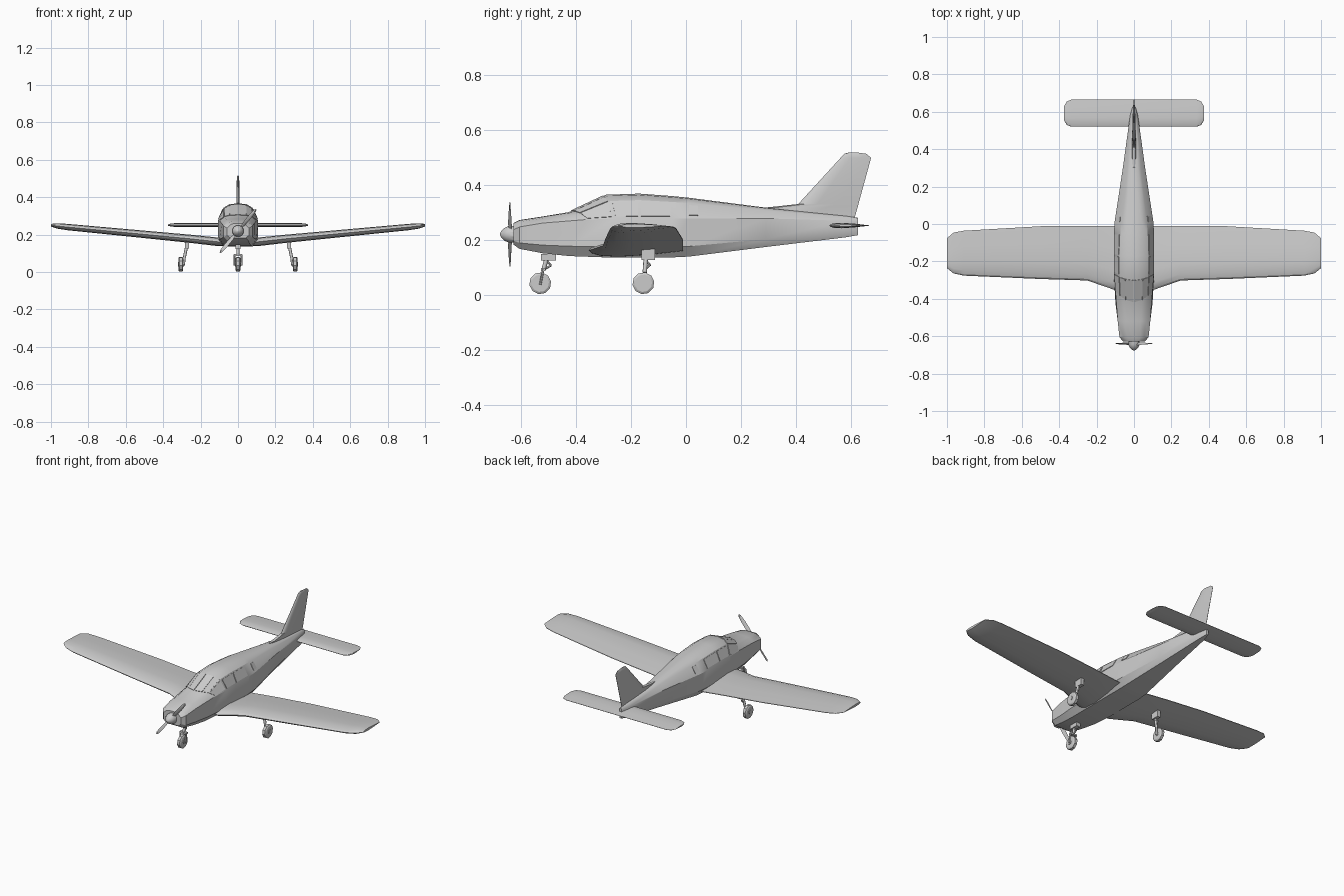
import bpy, bmesh, math
from mathutils import Vector as V

if "Cube" in bpy.data.objects:
    bpy.data.objects.remove(bpy.data.objects["Cube"])


def make(name, verts, faces, angle=28):
    me = bpy.data.meshes.new(name)
    me.from_pydata([tuple(v) for v in verts], [], faces)
    bm = bmesh.new()
    bm.from_mesh(me)
    bmesh.ops.recalc_face_normals(bm, faces=bm.faces)
    bm.to_mesh(me)
    bm.free()
    ob = bpy.data.objects.new(name, me)
    bpy.context.collection.objects.link(ob)
    bpy.ops.object.select_all(action='DESELECT')
    ob.select_set(True)
    bpy.context.view_layer.objects.active = ob
    bpy.ops.object.shade_smooth_by_angle(angle=math.radians(angle))
    return ob


def loft(name, rings, angle=28):
    n = len(rings[0])
    verts = [p for r in rings for p in r]
    faces = [(i * n + j, i * n + (j + 1) % n, (i + 1) * n + (j + 1) % n, (i + 1) * n + j)
             for i in range(len(rings) - 1) for j in range(n)]
    faces += [tuple(range(n)), tuple(range(len(verts) - n, len(verts)))]
    return make(name, verts, faces, angle)


def turned(name, centre, axis, profile, sides, angle=28):
    """Rings of (distance along axis, radius)."""
    c, d = V(centre), V(axis).normalized()
    u = d.orthogonal().normalized()
    w = d.cross(u)
    return loft(name, [[c + d * s + (u * math.cos(a) + w * math.sin(a)) * r
                        for a in [math.tau * k / sides for k in range(sides)]]
                       for s, r in profile], angle)


def rod(name, a, b, r, sides=8):
    d = V(b) - V(a)
    return turned(name, a, d, [(0, r), (d.length, r)], sides, 50)


def box(name, c, s):
    ring = [(-1, -1), (1, -1), (1, 1), (-1, 1)]
    return loft(name, [[(c[0] + x * s[0] / 2, c[1] + y * s[1] / 2, c[2] + k * s[2] / 2)
                        for x, y in ring] for k in (-1, 1)])


# Aerofoil outline: chord fraction, height as fraction of thickness
FOIL = [(0, 0), (.03, .22), (.12, .42), (.32, .5), (.65, .33), (1, .04),
        (1, -.04), (.65, -.33), (.32, -.5), (.12, -.42), (.03, -.22)]


def flying_surface(name, half):
    """half: (x, leading y, trailing y, z, thickness) from root to tip."""
    secs = [(-x, *r) for x, *r in reversed(half) if x > 0] + half
    return loft(name, [[(x, l + (t - l) * f, z + h * th) for f, h in FOIL]
                       for x, l, t, z, th in secs])


# Fuselage: y, half width, bottom, shoulder, top, roof half width, sweep of upper part
STATIONS = [
    (-.628, .058, .182, .235, .260, .040, 0),
    (-.605, .078, .166, .246, .271, .055, 0),
    (-.52, .087, .150, .260, .284, .062, 0),
    (-.425, .099, .140, .273, .300, .072, .065),
    (-.29, .107, .135, .275, .363, .076, .03),
    (-.17, .107, .135, .276, .367, .077, 0),
    (-.05, .107, .135, .276, .358, .073, 0),
    (.01, .104, .138, .276, .352, .069, 0),
    (.29, .061, .173, .277, .316, .037, 0),
    (.58, .021, .208, .268, .286, .012, 0),
    (.625, .008, .216, .264, .279, .005, 0)]


def half_section(y, w, zb, zs, zt, rw, sweep):
    h = zt - zs
    pts = [(0, zb), (.72 * w, zb), (w, zb + .27 * (zs - zb)), (w, zs),
           (rw, zs + .74 * h), (.6 * rw, zs + .95 * h), (0, zt)]
    return [V((x, y + (sweep * (x / w) ** 2 if j > 2 else 0), z)) for j, (x, z) in enumerate(pts)]


def flip(p):
    return V((-p[0], p[1], p[2]))


HALVES = [half_section(*s) for s in STATIONS]
loft("fuselage", [h + [flip(p) for p in h[5:0:-1]] for h in HALVES])


# Windscreen and side windows: thin panels lying on the fuselage facets
def window(name, i, j, u0, u1, v0, v1):
    a, b, c, d = HALVES[i][j], HALVES[i + 1][j], HALVES[i + 1][j + 1], HALVES[i][j + 1]
    q = [a.lerp(b, u).lerp(d.lerp(c, u), v) for u, v in ((u0, v0), (u1, v0), (u1, v1), (u0, v1))]
    n = (q[2] - q[0]).cross(q[3] - q[1]).normalized()
    n = n if n.x + n.z > 0 else -n
    outer, inner = [p + n * .003 for p in q], [p - n * .003 for p in q]
    for side, f in (("right", lambda p: p), ("left", flip)):
        loft(f"{name}_{side}", [[f(p) for p in inner], [f(p) for p in outer]])


window("windscreen_side", 3, 3, .06, .92, .12, .94)
window("windscreen_edge", 3, 4, .06, .92, .06, 1)
window("windscreen_middle", 3, 5, .06, .92, 0, .94)
window("front_side_window", 4, 3, .06, .95, .12, .9)
window("middle_side_window", 5, 3, .05, .95, .12, .9)
window("rear_side_window", 7, 3, 0, .12, .2, .85)

# Wing and tailplane
flying_surface("wing", [
    (0, -.355, -.01, .159, .046), (.105, -.352, -.01, .161, .046), (.25, -.302, -.01, .177, .044),
    (.5, -.294, -.012, .201, .04), (.91, -.276, -.036, .24, .034),
    (.965, -.264, -.046, .246, .029), (1, -.236, -.076, .25, .014)])
flying_surface("tailplane", [
    (0, .52, .665, .251, .02), (.335, .52, .665, .251, .02),
    (.36, .53, .655, .251, .016), (.373, .553, .63, .251, .008)])

# Fin with dorsal fillet: z, leading y, trailing y, thickness
loft("fin", [[(h * th, l + (t - l) * f, z) for f, h in FOIL] for z, l, t, th in [
    (.275, .29, .612, .022), (.317, .295, .624, .021), (.329, .408, .627, .02),
    (.497, .562, .673, .013), (.512, .576, .655, .01), (.516, .59, .625, .006)]])

# Spinner and propeller
HUB = V((0, -.64, .219))
turned("spinner", HUB, (0, -1, 0),
       [(-.02, .032), (.005, .031), (.02, .024), (.032, .012), (.037, .002)], 12)
along, across = V((.64, 0, .77)), V((.77, 0, -.64))
for name, s in (("upper_blade", 1), ("lower_blade", -1)):
    rings = []
    for r, w, twist in ((.01, .006, 55), (.05, .011, 38), (.1, .011, 24), (.14, .008, 15), (.15, .003, 12)):
        a = math.radians(twist)
        chord = across * (s * math.cos(a)) + V((0, math.sin(a), 0))
        thick = chord.cross(along)
        c = HUB + along * (s * r)
        rings.append([c + chord * w, c + thick * .0025, c - chord * w, c - thick * .0025])
    loft(name, rings)


# Landing gear
def wheel(name, x, y):
    turned(name + "_tyre", (x, y, .041), (1, 0, 0),
           [(-.013, .022), (-.013, .032), (-.008, .04), (.008, .04), (.013, .032), (.013, .022)], 10)
    turned(name + "_hub", (x, y, .041), (1, 0, 0), [(-.016, .012), (.016, .012)], 8)


wheel("nose_wheel", 0, -.53)
box("nose_leg_mount", (0, -.5, .135), (.026, .055, .024))
rod("nose_leg", (0, -.503, .145), (0, -.518, .09), .008)
box("nose_fork_bridge", (0, -.519, .09), (.044, .018, .01))
rod("nose_link_upper", (0, -.505, .12), (0, -.49, .106), .004, 6)
rod("nose_link_lower", (0, -.49, .106), (0, -.514, .092), .004, 6)
for s, side in ((1, "right"), (-1, "left")):
    rod(f"nose_fork_{side}", (s * .019, -.519, .092), (s * .019, -.53, .036), .0045, 6)
    wheel(f"main_wheel_{side}", s * .306, -.155)
    box(f"main_leg_mount_{side}", (s * .273, -.137, .145), (.022, .05, .04))
    rod(f"main_leg_{side}", (s * .272, -.145, .15), (s * .286, -.15, .08), .008)
    rod(f"main_leg_lower_{side}", (s * .284, -.149, .092), (s * .29, -.155, .036), .006)
    rod(f"main_axle_{side}", (s * .286, -.155, .041), (s * .306, -.155, .041), .006)
    rod(f"main_link_upper_{side}", (s * .275, -.145, .122), (s * .28, -.13, .108), .004, 6)
    rod(f"main_link_lower_{side}", (s * .28, -.13, .108), (s * .285, -.15, .09), .004, 6)
